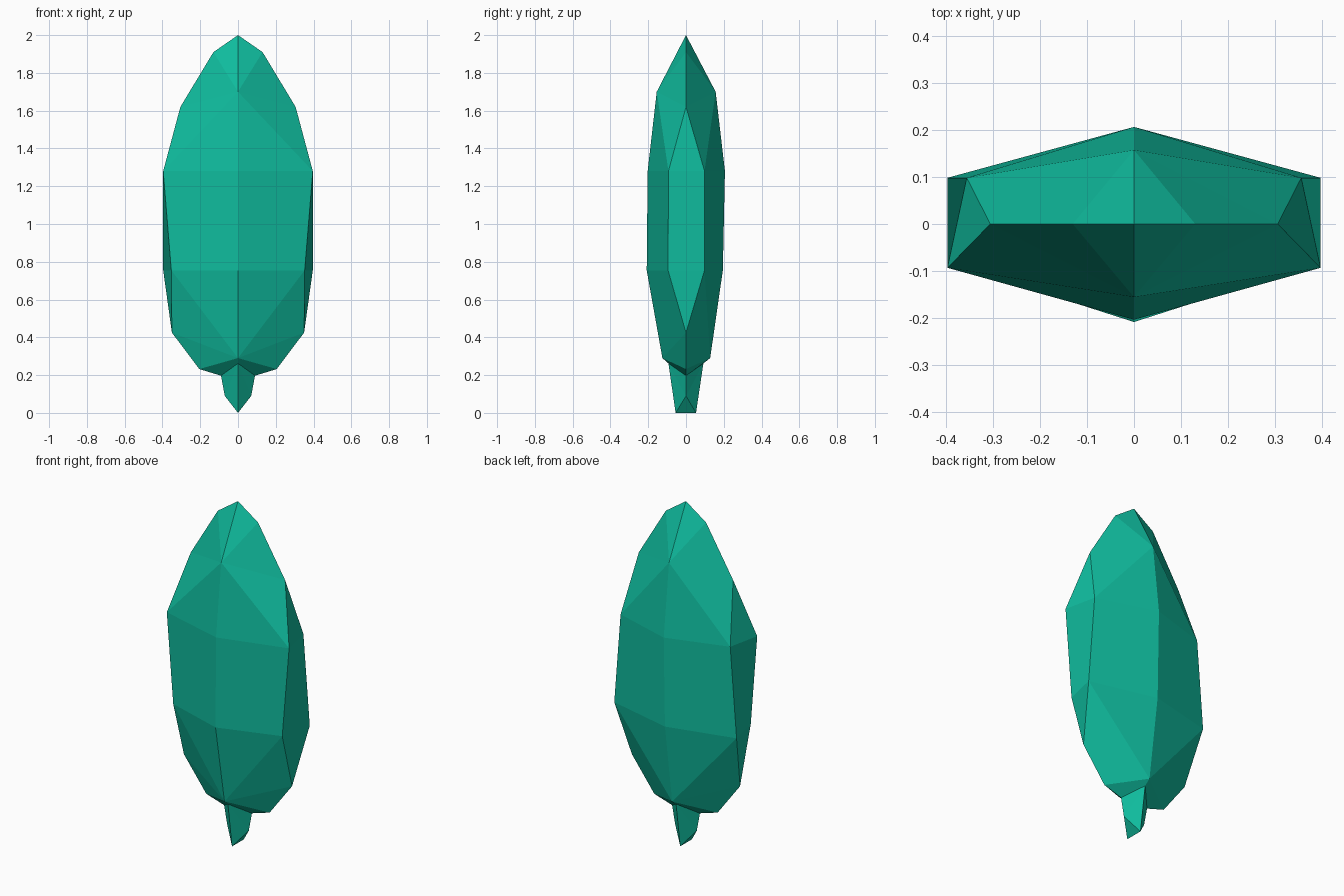
import bpy, bmesh
from mathutils import Vector

if "Cube" in bpy.data.objects:
    bpy.data.objects.remove(bpy.data.objects["Cube"])

mat = bpy.data.materials.new("teal")
mat.diffuse_color = (0.005, 0.5, 0.34, 1)
mat.use_nodes = True
mat.node_tree.nodes["Principled BSDF"].inputs["Base Color"].default_value = mat.diffuse_color

# Outline (on y = 0) shared by the front and back
COMMON = {
    "top": (0, 0, 2.0), "o1": (0.13, 0, 1.91), "o2": (0.305, 0, 1.62),
    "o3": (0.35, 0, 0.425), "o4": (0.205, 0, 0.232),
    "s1": (0.09, 0, 0.197), "s2": (0.07, 0, 0.09),
}
# Ridge (r), side bevel (a, b) and stem tip for each face
FRONT = {
    "r1": (0, -0.155, 1.70), "r2": (0, -0.203, 1.28), "r3": (0, -0.208, 0.755),
    "r4": (0, -0.125, 0.29), "r5": (0, -0.093, 0.262),
    "a": (0.396, -0.093, 1.28), "b": (0.353, -0.095, 0.755), "tip": (0, -0.055, 0),
}
BACK = {
    "r1": (0, 0.157, 1.70), "r2": (0, 0.206, 1.28), "r3": (0, 0.195, 0.755),
    "r4": (0, 0.128, 0.29), "r5": (0, 0.092, 0.262),
    "a": (0.355, 0.098, 1.28), "b": (0.396, 0.098, 0.755), "tip": (0, 0.053, 0),
}
FRONT.update(COMMON)
BACK.update(COMMON)


def build(name, facets, side_facets):
    """Lay facets on front and back, close the sides, mirror across x."""
    bm = bmesh.new()

    def add(points):
        for sx in (1, -1):
            bm.faces.new([bm.verts.new((p[0] * sx, p[1], p[2])) for p in points])

    for table in (FRONT, BACK):
        for facet in facets:
            add([table[k] for k in facet.split()])
    for front_keys, back_keys in side_facets:
        add([FRONT[k] for k in front_keys.split()] + [BACK[k] for k in back_keys.split()])
    bmesh.ops.remove_doubles(bm, verts=bm.verts[:], dist=0.001)
    bm.normal_update()
    # Turn every facet away from the vertical core
    for f in bm.faces:
        c = f.calc_center_median()
        core = Vector((0, 0, min(max(c.z, 0.5), 1.5) if name == "leaf" else 0.15))
        if f.normal.dot(c - core) < 0:
            f.normal_flip()
    mesh = bpy.data.meshes.new(name)
    bm.to_mesh(mesh)
    bm.free()
    mesh.materials.append(mat)
    obj = bpy.data.objects.new(name, mesh)
    bpy.context.collection.objects.link(obj)


# Faceted leaf body
build("leaf",
      ["top o1 r1", "r1 o1 o2", "r1 o2 a", "r1 a r2", "r2 a b r3",
       "r3 b r4", "r4 b o3", "r4 o3 o4", "r4 o4 s1 r5"],
      [("o2 a", "a"), ("a b", "b a"), ("b o3", "b")])

# Short tapered stem
build("stem", ["r5 s1 s2", "r5 s2 tip"], [("s2 tip", "tip")])
